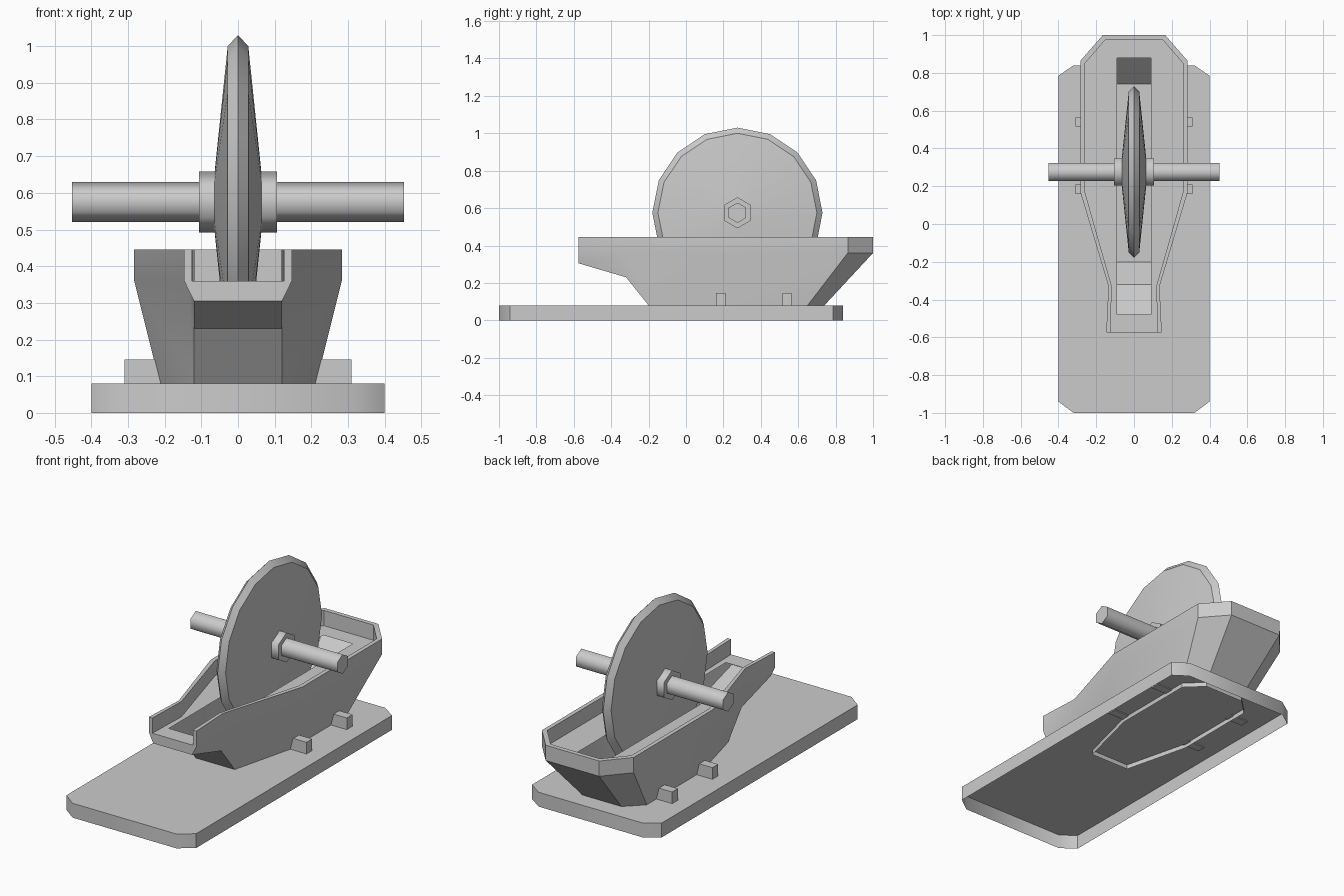
import bpy, bmesh
from math import cos, sin, pi, radians

if "Cube" in bpy.data.objects:
    bpy.data.objects.remove(bpy.data.objects["Cube"])


def make(name, verts, faces, angle=30, mirror=False):
    """Mesh object from points and faces, optionally mirrored over x."""
    bm = bmesh.new()
    vs = [bm.verts.new(v) for v in verts]
    for f in faces:
        bm.faces.new([vs[i] for i in f])
    bmesh.ops.recalc_face_normals(bm, faces=bm.faces[:])
    me = bpy.data.meshes.new(name)
    bm.to_mesh(me)
    bm.free()
    ob = bpy.data.objects.new(name, me)
    bpy.context.collection.objects.link(ob)
    if mirror:
        m = ob.modifiers.new("Mirror", "MIRROR")
        m.use_clip = True
    bpy.ops.object.select_all(action="DESELECT")
    ob.select_set(True)
    bpy.context.view_layer.objects.active = ob
    bpy.ops.object.shade_smooth_by_angle(angle=radians(angle))
    return ob


def lathe(name, profile, sides, centre, angle):
    """Turn an (x, radius) profile around a sideways axis; ends are capped."""
    cy, cz = centre
    verts = [(x, cy + r * sin(2 * pi * i / sides), cz + r * cos(2 * pi * i / sides))
             for x, r in profile for i in range(sides)]
    n = len(profile)
    faces = [(k * sides + i, k * sides + (i + 1) % sides,
              (k + 1) * sides + (i + 1) % sides, (k + 1) * sides + i)
             for k in range(n - 1) for i in range(sides)]
    faces += [list(range(sides)), list(range((n - 1) * sides, n * sides))]
    return make(name, verts, faces, angle)


# Base plate: chamfered tray, open underneath
outline = [(-.32, -1), (.32, -1), (.4, -.94), (.4, .785),
           (.32, .84), (-.32, .84), (-.4, .785), (-.4, -.94)]
verts = [(x, y, z) for z in (0, .08) for x, y in outline]
make("base_plate", verts,
     [(i, (i + 1) % 8, (i + 1) % 8 + 8, i + 8) for i in range(8)] + [list(range(8, 16))], 50)

# Hull: half shell with a recessed slotted deck, mirrored
P, faces = {}, []
order = []


def pt(key, co):
    P[key] = len(order)
    order.append(co)


def face(*keys):
    faces.append([P[k] for k in keys])


rim = {"A": (.147, -.575), "B": (.135, -.33), "C": (.283, .165), "D": (.283, .865), "E": (.165, 1)}
inner = {"A": (.125, -.575), "B": (.118, -.33), "C": (.26, .17), "D": (.26, .85), "E": (.152, .975)}
keel = {"F": (.12, -.2), "C": (.213, .17), "D": (.213, .65), "E": (.12, .74)}
for k, (x, y) in rim.items():
    pt("mid" + k, (x, y, .36))
    pt("top" + k, (x, y, .445))
for k, (x, y) in inner.items():
    pt("lip" + k, (x, y, .445))
    pt("deck" + k, (x, y, .36))
for k, (x, y) in keel.items():
    pt("low" + k, (x, y, .08))
    pt("foot" + k, (x, y, .055))
pt("lowA", (.12, -.575, .305))
pt("lowB", (.12, -.32, .23))
for k, co in {"lowA": (0, -.575, .305), "lowB": (0, -.32, .23), "lowF": (0, -.2, .08),
              "footF": (0, -.2, .055), "lowE": (0, .74, .08), "footE": (0, .74, .055),
              "midE": (0, 1, .36), "topE": (0, 1, .445), "lipE": (0, .975, .445),
              "deckE": (0, .975, .36), "deckA": (0, -.575, .36),
              "slot0": (0, -.48, .36), "slot1": (0, .88, .36)}.items():
    pt(k + "0", co)
pt("slot0", (.09, -.48, .36))
pt("slot1", (.09, .88, .36))

# walls, rim and inner lip between neighbouring stations
for a, b in ("AB", "BC", "CD", "DE"):
    face("mid" + a, "mid" + b, "top" + b, "top" + a)
    face("top" + a, "top" + b, "lip" + b, "lip" + a)
    face("lip" + a, "lip" + b, "deck" + b, "deck" + a)
for a, b in ("FC", "CD", "DE"):
    face("foot" + a, "foot" + b, "low" + b, "low" + a)
    face("low" + a, "low" + b, "mid" + b, "midB" if a == "F" else "mid" + a)
face("lowA", "lowB", "midB", "midA")
face("lowB", "lowF", "midB")
# bow underside and open front end
for a, b in (("lowA", "lowB"), ("lowB", "lowF"), ("lowF", "footF")):
    face(a + "0", a, b, b + "0")
face("lowA0", "lowA", "midA", "deckA", "deckA0")
face("midA", "topA", "lipA", "deckA")
# stern
for a, b in (("footE", "lowE"), ("lowE", "midE"), ("midE", "topE"),
             ("topE", "lipE"), ("lipE", "deckE")):
    face(a + "0", a, b, b + "0")
# deck around the slot
face("deckA0", "deckA", "slot0", "slot00")
face("deckA", "deckB", "slot0")
face("deckB", "deckC", "deckD", "slot1", "slot0")
face("slot1", "deckD", "deckE", "deckE0", "slot10")
make("hull", order, faces, 30, mirror=True)

# Side pegs
for i, y in enumerate((.185, .54)):
    box = [(x, y + s, z) for x in (.2, .31) for s in (-.025, .025) for z in (.075, .145)]
    make(f"side_peg_{i + 1}", box,
         [(0, 1, 3, 2), (4, 6, 7, 5), (0, 4, 5, 1), (2, 3, 7, 6), (0, 2, 6, 4), (1, 5, 7, 3)],
         30).modifiers.new("Mirror", "MIRROR")

# Wheel with bevelled rim, hexagonal hub and axle
centre = (.275, .575)
lathe("wheel", [(-.066, .06), (-.028, .425), (0, .455), (.028, .425), (.066, .06)], 16, centre, 30)
lathe("hub", [(-.107, .083), (.107, .083)], 6, centre, 65)
lathe("axle", [(-.453, .054), (.453, .054)], 6, centre, 65)
